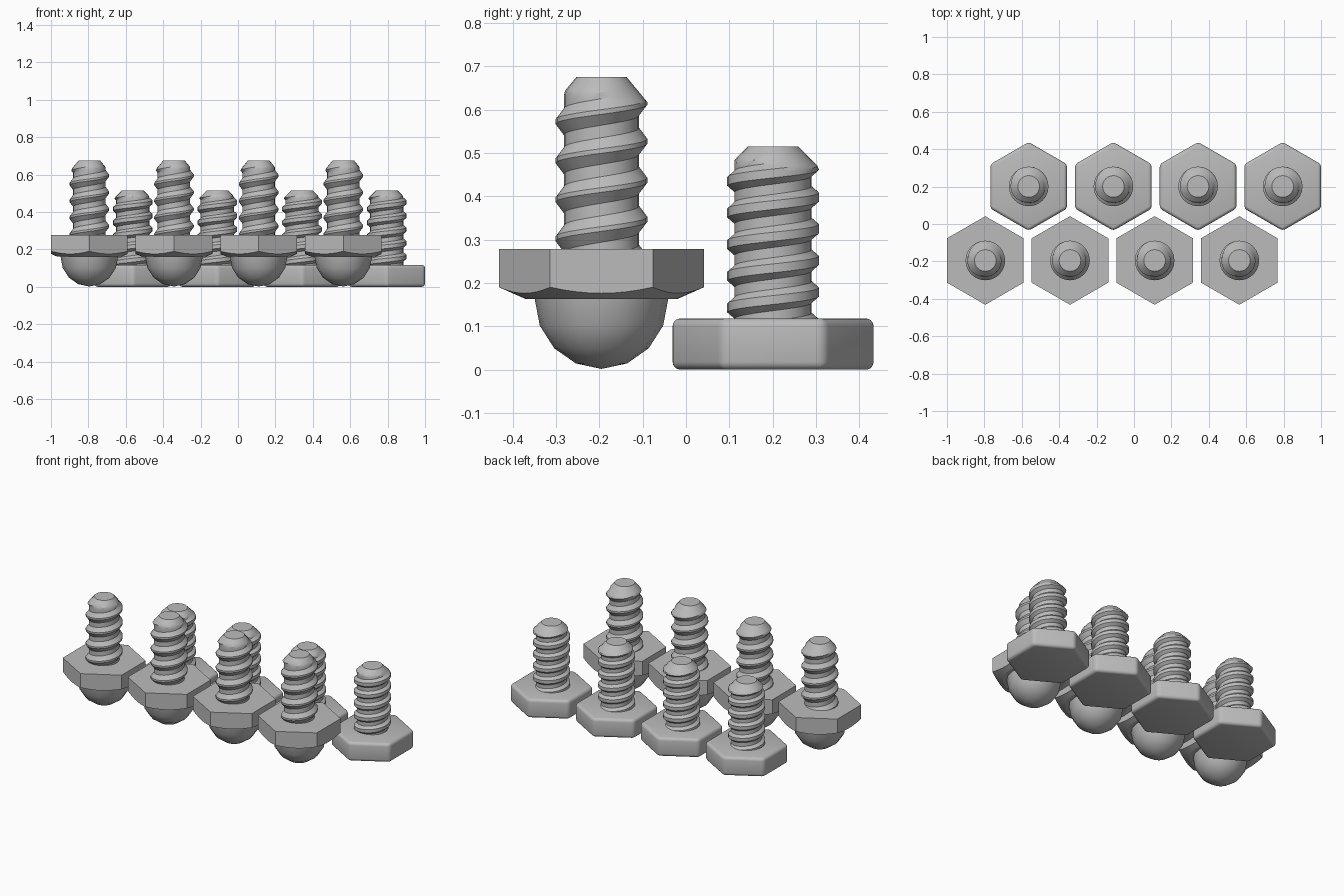
import bpy, bmesh
from math import sin, cos, tau, pi, radians, floor

cube = bpy.data.objects.get("Cube")
if cube:
    bpy.data.objects.remove(cube)

steel = bpy.data.materials.new("grey steel")
steel.use_nodes = True
steel.diffuse_color = (0.5, 0.5, 0.5, 1)
steel.node_tree.nodes["Principled BSDF"].inputs["Base Color"].default_value = (0.5, 0.5, 0.5, 1)

APOTHEM = 0.205


def hex_radius(t):
    """Distance from the centre to the hexagon edge, flats towards +-x."""
    return APOTHEM / cos((t + pi / 6) % (pi / 3) - pi / 6)


def finish(bm, name):
    bmesh.ops.remove_doubles(bm, verts=bm.verts, dist=1e-4)
    bmesh.ops.recalc_face_normals(bm, faces=bm.faces)
    mesh = bpy.data.meshes.new(name)
    bm.to_mesh(mesh)
    bm.free()
    mesh.materials.append(steel)
    return mesh


def loft(name, rings, count):
    """Skin a stack of rings; each ring maps an angle to (radius, height)."""
    bm = bmesh.new()
    angles = [tau * i / count for i in range(count)]
    loops = []
    for ring in rings:
        pts = [(t, *ring(t)) for t in angles]
        loops.append([bm.verts.new((r * cos(t), r * sin(t), z)) for t, r, z in pts])
    for a, b in zip(loops, loops[1:]):
        for i in range(count):
            j = (i + 1) % count
            bm.faces.new((a[i], a[j], b[j], b[i]))
    bm.faces.new(loops[0])
    bm.faces.new(loops[-1])
    return finish(bm, name)


def thread(name, base, top, pitch, crest_z, crest, flank, root_r, cone_drop):
    """Right-handed helical thread with a coned tip; crest_z is a crest height at +y."""
    crest_r, tip_r, cols = 0.106, 0.058, 24
    knots = [0, crest / 2, crest / 2 + flank / 2, crest / 2 + flank, 0.5]
    knots += [1 - k for k in knots[-2:0:-1]]
    n = len(knots)

    def radius(u):
        d = min(u, 1 - u)
        f = min(max((d - crest / 2) / flank, 0), 1)
        return crest_r + (root_r - crest_r) * f

    first = floor((base - crest_z) / pitch) - 1
    turns = int((top - base) / pitch) + 4
    rows = turns * n
    bm = bmesh.new()
    grid = []
    for c in range(cols):
        t = tau * c / cols
        col = []
        for k in range(rows + n + 1):
            u = knots[k % n]
            z = crest_z + pitch * (first + k // n + u + c / cols - 0.25)
            z = min(max(z, base - 0.02), top)
            r = min(radius(u), tip_r + (crest_r - tip_r) * (top - z) / cone_drop)
            col.append(bm.verts.new((r * cos(t), r * sin(t), z)))
        grid.append(col)
    # the last column meets the first one turn higher
    for c in range(cols):
        nxt, shift = (grid[c + 1], 0) if c < cols - 1 else (grid[0], n)
        for k in range(rows):
            bm.faces.new((grid[c][k], nxt[k + shift], nxt[k + shift + 1], grid[c][k + 1]))
    bm.faces.new([col[-1] for col in grid])
    bmesh.ops.remove_doubles(bm, verts=bm.verts, dist=1e-4)
    bmesh.ops.dissolve_degenerate(bm, edges=bm.edges, dist=1e-5)
    return finish(bm, name)


# hexagonal head with a conical chamfer underneath
def chamfer(t):
    r = hex_radius(t)
    return r, 0.163 + (r - 0.175) * 0.44


chamfered_head = loft("chamfered_head", [
    lambda t: (0.175, 0.163), chamfer, lambda t: (hex_radius(t), 0.278)], 48)

# round dome below the chamfered head
steps = [pi / 2 * i / 4 for i in range(4)] + [pi / 2 - 0.01]
dome = loft("dome", [lambda t, a=a: (0.154 * cos(a), 0.163 - 0.161 * sin(a)) for a in steps], 16)

# plain hexagonal head with rounded edges
bm = bmesh.new()
bmesh.ops.create_cone(bm, cap_ends=True, segments=6, depth=0.118,
                      radius1=APOTHEM / cos(pi / 6), radius2=APOTHEM / cos(pi / 6))
if max(v.co.x for v in bm.verts) > APOTHEM + 0.01:
    for v in bm.verts:
        v.co.x, v.co.y = -v.co.y, v.co.x
bmesh.ops.translate(bm, verts=bm.verts, vec=(0, 0, 0.059))
bmesh.ops.bevel(bm, geom=bm.edges[:], offset=0.018, segments=4, profile=0.5, affect="EDGES")
rounded_head = finish(bm, "rounded_head")

long_thread = thread("long_thread", 0.25, 0.675, 0.09, 0.617, 0.12, 0.28, 0.087, 0.058)
short_thread = thread("short_thread", 0.1, 0.515, 0.073, 0.471, 0.28, 0.2, 0.089, 0.048)

# place two staggered rows of four bolts
SPACING = 0.4527
ROWS = [
    ("domed_bolt", -0.795, -0.195, [(chamfered_head, 20), (dome, 30), (long_thread, 30)]),
    ("flat_bolt", -0.563, 0.201, [(rounded_head, 35), (short_thread, 30)]),
]
for label, x, y, parts in ROWS:
    for mesh, angle in parts:
        for i in range(4):
            obj = bpy.data.objects.new(f"{label}_{mesh.name}_{i + 1}", mesh)
            bpy.context.collection.objects.link(obj)
            obj.location = (x + SPACING * i, y, 0)
            if i == 0:
                bpy.ops.object.select_all(action="DESELECT")
                obj.select_set(True)
                bpy.context.view_layer.objects.active = obj
                bpy.ops.object.shade_smooth_by_angle(angle=radians(angle))
